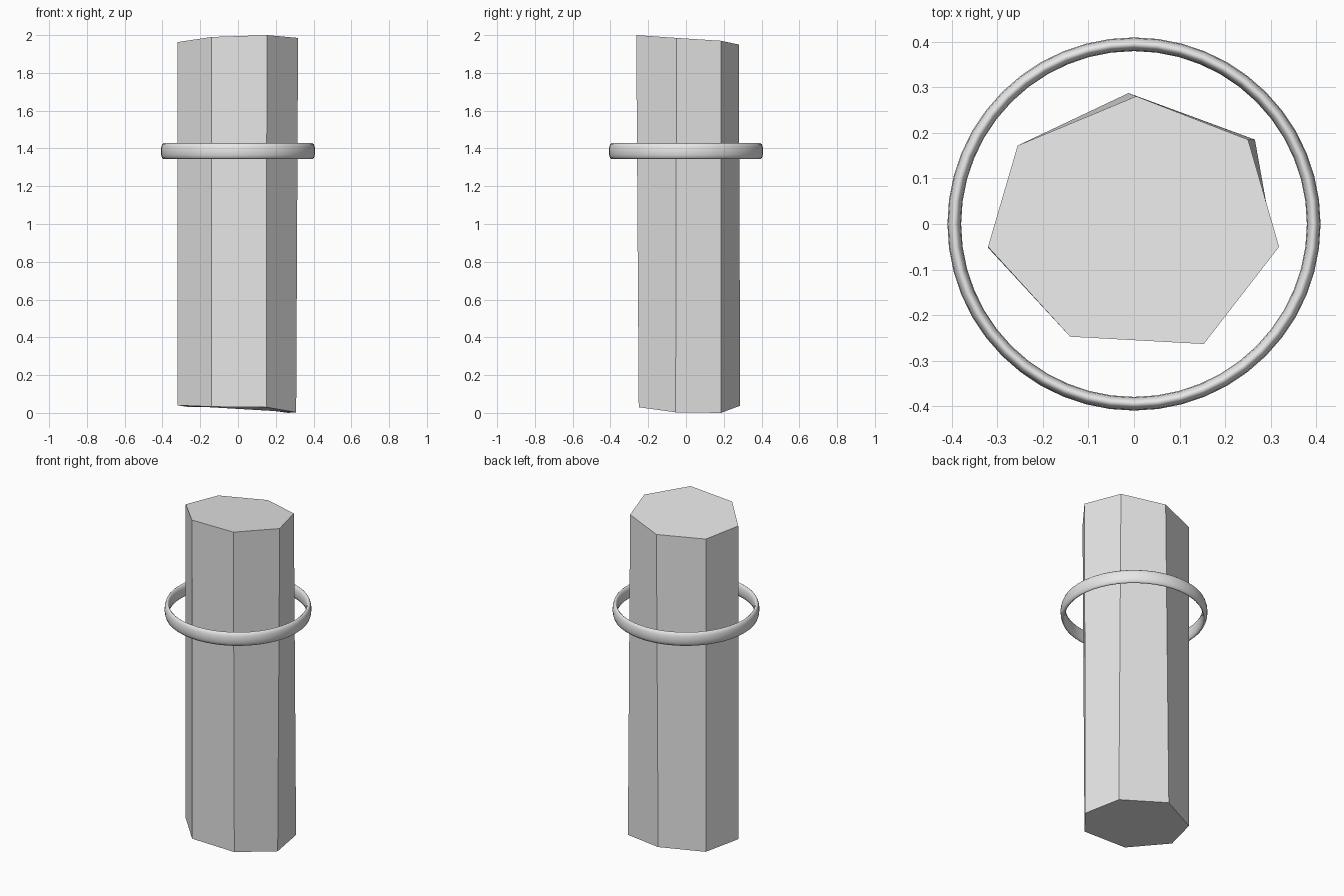
import bpy
import bmesh
from math import cos, sin, tau

cube = bpy.data.objects.get("Cube")
if cube:
    bpy.data.objects.remove(cube, do_unlink=True)

grey = bpy.data.materials.new("light grey stone")
grey.use_nodes = True
colour = (0.8, 0.8, 0.8, 1)
grey.diffuse_color = colour
grey.node_tree.nodes["Principled BSDF"].inputs["Base Color"].default_value = colour


def make_object(name, bm):
    bmesh.ops.recalc_face_normals(bm, faces=bm.faces)
    mesh = bpy.data.meshes.new(name)
    bm.to_mesh(mesh)
    bm.free()
    mesh.materials.append(grey)
    obj = bpy.data.objects.new(name, mesh)
    bpy.context.collection.objects.link(obj)
    return obj


def bridge(bm, lower, upper):
    count = len(lower)
    for i in range(count):
        j = (i + 1) % count
        bm.faces.new((lower[i], lower[j], upper[j], upper[i]))


# Seven-sided column with slightly uneven ends
top = [(0.153, -0.263, 2.0), (0.318, -0.05, 1.985), (0.25, 0.185, 1.97),
       (0.005, 0.28, 1.95), (-0.255, 0.172, 1.95), (-0.32, -0.05, 1.963),
       (-0.14, -0.247, 1.99)]
bottom = [(0.15, -0.25, 0.03), (0.308, -0.055, 0.003), (0.265, 0.185, 0.0),
          (-0.012, 0.287, 0.038), (-0.255, 0.172, 0.03), (-0.32, -0.052, 0.04),
          (-0.14, -0.245, 0.033)]
bm = bmesh.new()
low = [bm.verts.new(p) for p in bottom]
high = [bm.verts.new(p) for p in top]
bridge(bm, low, high)
bm.faces.new(high)
bm.faces.new(low[::-1])
make_object("column", bm)

# Floating band with a tall oval cross-section
SEGMENTS, SIDES = 48, 12
RADIUS, HALF_WIDTH, HALF_HEIGHT, HEIGHT = 0.394, 0.015, 0.042, 1.386
bm = bmesh.new()
loops = []
for s in range(SEGMENTS):
    turn = tau * s / SEGMENTS
    loop = []
    for k in range(SIDES):
        angle = tau * k / SIDES
        r = RADIUS + HALF_WIDTH * cos(angle)
        loop.append(bm.verts.new((r * cos(turn), r * sin(turn),
                                  HEIGHT + HALF_HEIGHT * sin(angle))))
    loops.append(loop)
for s in range(SEGMENTS):
    bridge(bm, loops[s], loops[(s + 1) % SEGMENTS])
for face in bm.faces:
    face.smooth = True
make_object("ring", bm)
